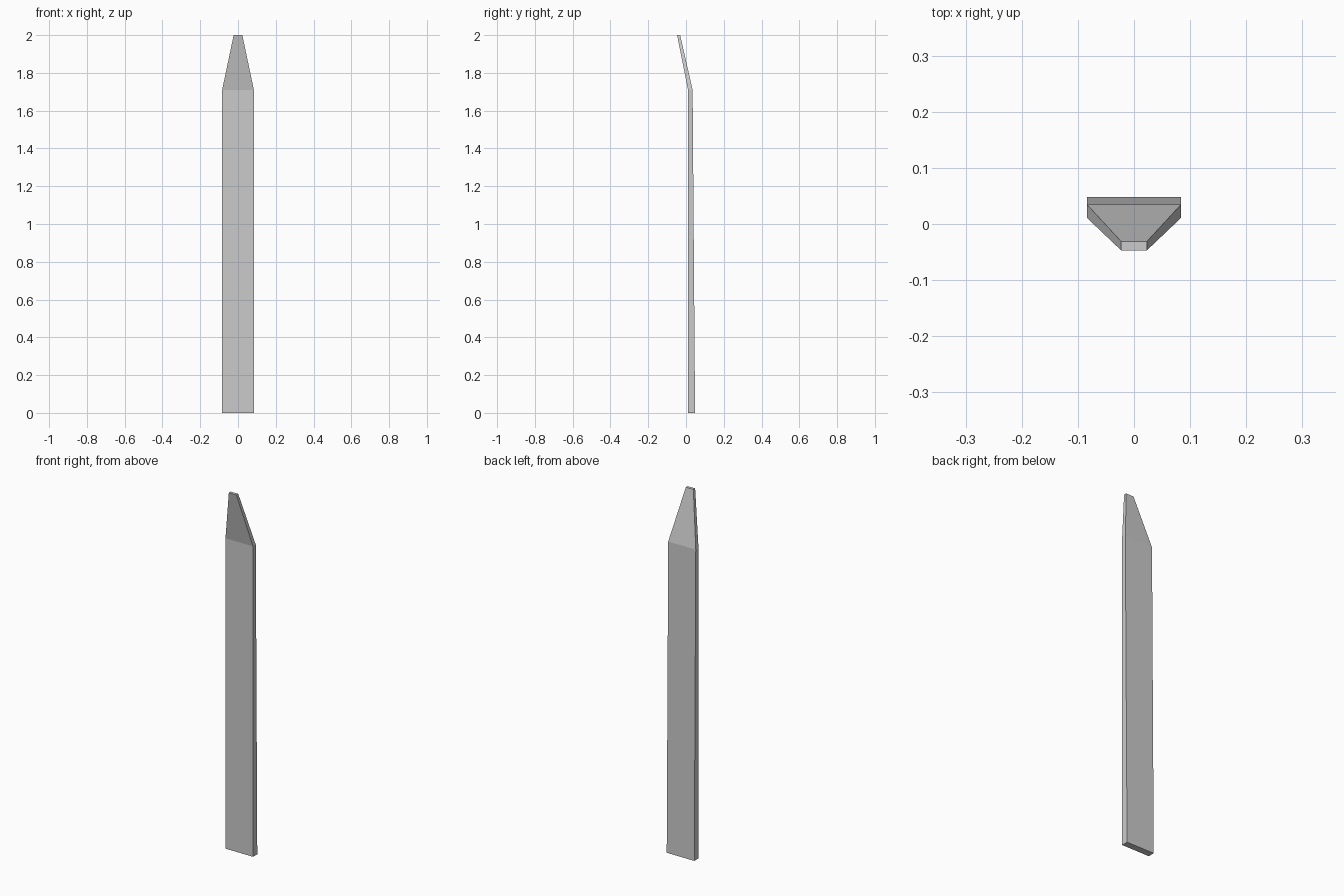
import bpy, bmesh

if "Cube" in bpy.data.objects:
    bpy.data.objects.remove(bpy.data.objects["Cube"])

# Blade sections from foot to tip: height, half width, front y, back y
SECTIONS = [
    (0.00, 0.084, 0.011, 0.048),
    (1.71, 0.084, 0.011, 0.035),
    (2.00, 0.023, -0.047, -0.031),
]


def loft(name, sections):
    """Skin a stack of rectangles into one closed object."""
    bm = bmesh.new()
    rings = [[bm.verts.new(p) for p in
              ((-w, f, z), (w, f, z), (w, b, z), (-w, b, z))]
             for z, w, f, b in sections]
    for lower, upper in zip(rings, rings[1:]):
        for i in range(4):
            j = (i + 1) % 4
            bm.faces.new((lower[i], lower[j], upper[j], upper[i]))
    bm.faces.new(rings[0][::-1])
    bm.faces.new(rings[-1])
    bmesh.ops.recalc_face_normals(bm, faces=bm.faces)
    mesh = bpy.data.meshes.new(name)
    bm.to_mesh(mesh)
    bm.free()
    obj = bpy.data.objects.new(name, mesh)
    bpy.context.collection.objects.link(obj)
    return obj


# Fence picket with a bent, tapered tip
loft("fence_picket", SECTIONS)
